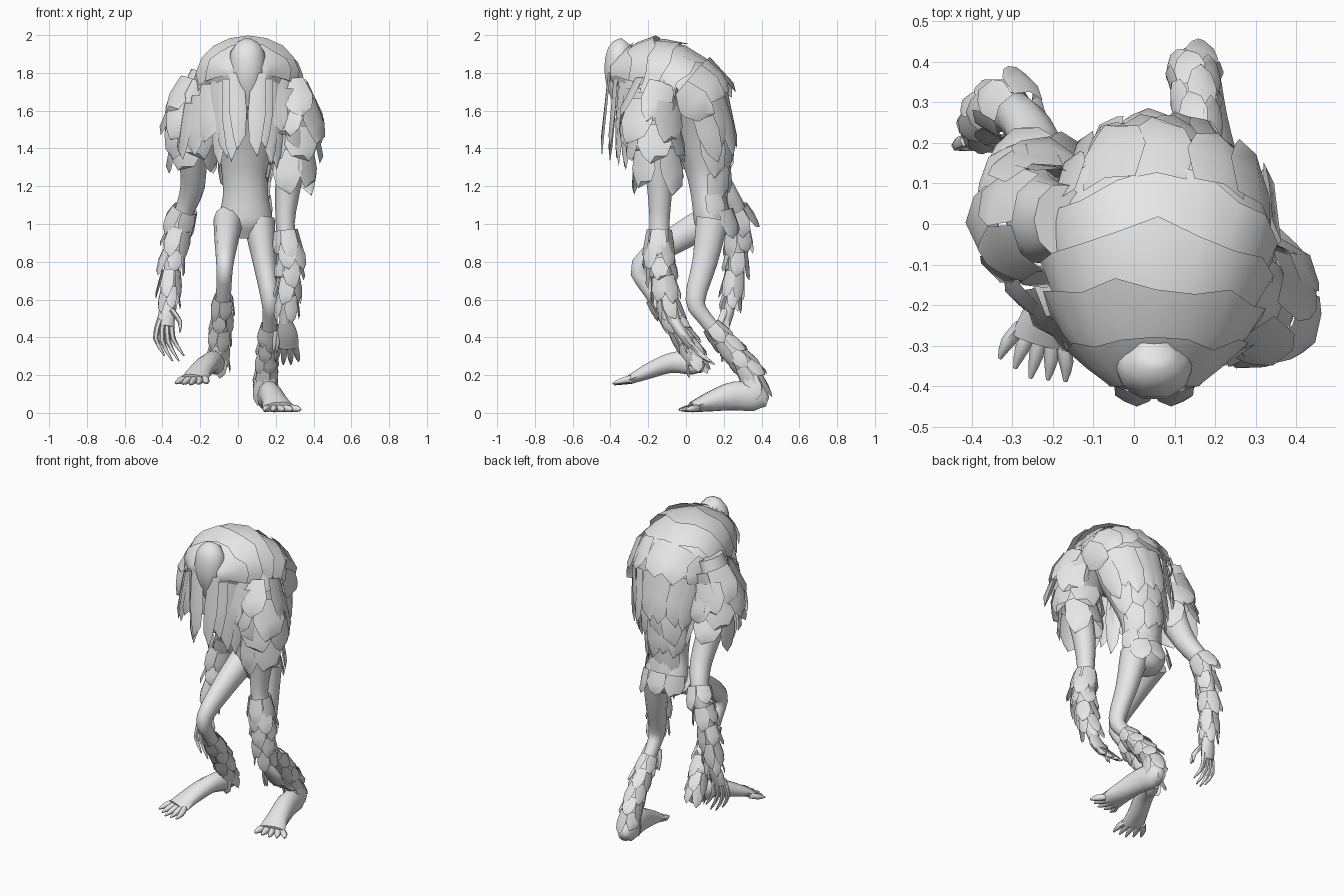
import bpy, bmesh, math, random
from mathutils import Vector

random.seed(4)
cube = bpy.data.objects.get("Cube")
if cube:
    bpy.data.objects.remove(cube, do_unlink=True)

grey = bpy.data.materials.new("plain_grey")
grey.use_nodes = True
grey.diffuse_color = (0.8, 0.8, 0.8, 1)
for node in grey.node_tree.nodes:
    if node.type == 'BSDF_PRINCIPLED':
        node.inputs["Base Color"].default_value = (0.8, 0.8, 0.8, 1)


def finish(name, bm, angle=40, closed=True):
    if closed:
        bmesh.ops.recalc_face_normals(bm, faces=bm.faces)
    mesh = bpy.data.meshes.new(name)
    bm.to_mesh(mesh)
    bm.free()
    mesh.materials.append(grey)
    for poly in mesh.polygons:
        poly.use_smooth = True
    mesh.set_sharp_from_angle(angle=math.radians(angle))
    obj = bpy.data.objects.new(name, mesh)
    bpy.context.scene.collection.objects.link(obj)


def sample(path, t):
    """Smooth interpolation of (x, y, z, rx, ry) along a path."""
    last = len(path) - 1
    i = max(0, min(int(t), last - 1))
    f = t - i
    b, c = path[i], path[i + 1]
    a = path[i - 1] if i > 0 else [2 * p - q for p, q in zip(b, c)]
    d = path[i + 2] if i + 2 <= last else [2 * q - p for p, q in zip(b, c)]
    return [0.5 * (2 * q + (r - p) * f + (2 * p - 5 * q + 4 * r - s) * f * f
                   + (3 * q - p - 3 * r + s) * f ** 3)
            for p, q, r, s in zip(a, b, c, d)]


def frame(path, t):
    """Centre, tangent, side axis, dorsal axis and radii."""
    last = len(path) - 1
    p = sample(path, t)
    lo = Vector(sample(path, max(0, t - 0.1))[:3])
    hi = Vector(sample(path, min(last, t + 0.1))[:3])
    tan = (hi - lo).normalized()
    x = Vector((1, 0, 0))
    u = (x - tan * x.dot(tan)).normalized()
    return Vector(p[:3]), tan, u, u.cross(tan), p[3], p[4]


def ring_point(path, t, angle, scale=1.0):
    c, tan, u, v, rx, ry = frame(path, t)
    return c + (u * math.cos(angle) * rx + v * math.sin(angle) * ry) * scale


def loft(name, path, sides=10, steps=3):
    bm = bmesh.new()
    count = (len(path) - 1) * steps
    rings = [[bm.verts.new(ring_point(path, k / steps, 2 * math.pi * j / sides))
              for j in range(sides)] for k in range(count + 1)]
    for a, b in zip(rings, rings[1:]):
        for j in range(sides):
            n = (j + 1) % sides
            bm.faces.new((a[j], a[n], b[n], b[j]))
    bm.faces.new(rings[0])
    bm.faces.new(rings[-1])
    finish(name, bm, 60)


def card(bm, root, along, out, width, length, flare):
    """One domed leaf-shaped lock of fur."""
    side = along.cross(out).normalized()
    rows = []
    for f, w in ((0, 0.9), (0.5, 1.1), (0.82, 0.75)):
        rows.append([bm.verts.new(root + along * length * f + side * s * w * width / 2
                                  + out * (flare * f + 0.15 * width * (1 - s * s)))
                     for s in (-1, 0, 1)])
    tip = bm.verts.new(root + along * length + out * flare
                       + side * width * random.uniform(-0.25, 0.25))
    for a, b in zip(rows, rows[1:]):
        for j in (0, 1):
            bm.faces.new((a[j], a[j + 1], b[j + 1], b[j]))
    for j in (0, 1):
        bm.faces.new((rows[-1][j], rows[-1][j + 1], tip))


def fur(name, path, t0, t1, rows, n, length, scale=1.05, flare=0.03, a0=0, a1=360):
    """Rows of overlapping locks wrapped around a path."""
    bm = bmesh.new()
    for r in range(rows):
        t = t0 + (t1 - t0) * r / max(1, rows - 1)
        c, tan, u, v, rx, ry = frame(path, t)
        arc = math.radians(a1 - a0)
        for k in range(n):
            a = math.radians(a0) + arc * (k + 0.5 * (r % 2) + random.uniform(-0.1, 0.1)) / n
            root = ring_point(path, t, a, scale)
            out = (u * math.cos(a) + v * math.sin(a)).normalized()
            width = arc * (rx + ry) / 2 * scale / n * 1.25
            card(bm, root, tan, out, width, length * random.uniform(0.8, 1.15), flare)
    finish(name, bm, closed=False)


def band(name, path, t0, t1, s0, s1, a0=-15, a1=195, n=10):
    """Broad overlapping tier across the back with a ragged edge."""
    bm = bmesh.new()
    rows = []
    for f in (0, 0.5, 1):
        row = []
        for k in range(n + 1):
            a = math.radians(a0 + (a1 - a0) * k / n)
            jag = random.uniform(-0.16, 0.12) * f * f
            row.append(bm.verts.new(ring_point(path, t0 + (t1 - t0) * f + jag, a,
                                               s0 + (s1 - s0) * f)))
        rows.append(row)
    for a, b in zip(rows, rows[1:]):
        for j in range(n):
            bm.faces.new((a[j], a[j + 1], b[j + 1], b[j]))
    finish(name, bm, closed=False)


def digits(name, base, forward, side, n, spread, radius, bow=(0, 0, 0)):
    """Tapering fingers or toes fanned out from a base."""
    base, forward, side, bow = map(Vector, (base, forward, side, bow))
    for k in range(n):
        s = 2 * k / (n - 1) - 1
        reach = forward * (1 - 0.2 * abs(s))
        stops = ((-0.15, 0.8, radius), (0.45, 1.2, radius * 0.9), (1, 1.35, radius * 0.25))
        path = []
        for f, fan, r in stops:
            p = base + reach * f + side * s * spread * fan + bow * (1 - abs(2 * f - 1))
            path.append((*p, r, r))
        loft(f"{name}_{k + 1}", path, 6, 2)


# Torso, running from the brow over the hunched back to the hips
spine = [(.05, -.40, 1.80, .11, .05), (.05, -.30, 1.80, .20, .14), (.055, -.15, 1.77, .245, .20),
         (.065, 0, 1.68, .25, .19), (.055, .06, 1.50, .18, .15), (.04, .10, 1.30, .13, .11),
         (.04, .11, 1.15, .12, .085), (.04, .14, 1.02, .14, .10), (.04, .15, .93, .08, .06)]
loft("torso", spine, 14)

# Tiers of the mantle and hair down the back
tiers = ((0.05, 1.0, 1.14), (0.7, 1.7, 1.17), (1.3, 2.3, 1.16), (1.9, 2.8, 1.15), (2.4, 3.2, 1.15))
for i, (start, end, flare) in enumerate(tiers):
    band(f"mantle_tier_{i + 1}", spine, start, end, 1.0, flare)
fur("mantle_fringe", spine, 2.8, 2.9, 1, 6, 0.2, 1.08, -0.03, 0, 180)
fur("flank_hair", spine, 3.3, 3.4, 1, 7, 0.3, 1.08, -0.05, 10, 170)
fur("back_hair", spine, 3.9, 5.2, 3, 4, 0.26, 1.07, -0.03, 25, 155)
fur("loin_hair", spine, 6.0, 6.7, 2, 3, 0.14, 1.05, 0.01, 25, 155)

# Head, jaw and hanging hair
loft("head", [(.05, -.31, 1.96, .04, .04), (.05, -.345, 1.91, .09, .075), (.05, -.36, 1.80, .092, .075),
              (.05, -.355, 1.70, .065, .055), (.05, -.35, 1.62, .03, .03)])
bm = bmesh.new()
down, ahead = Vector((0, 0, -1)), Vector((0, -1, 0))
for side in (-1, 1):
    for k in range(4):
        root = Vector((.05 + side * (.06 + .035 * k), -.40 + .03 * k, 1.80 - .015 * k))
        lean = (down + Vector((-side * .05, 0, 0))).normalized()
        out = (ahead + Vector((side * .25 * k, 0, 0))).normalized()
        card(bm, root, lean, out, .085, random.uniform(.38, .48), .045 - .01 * k)
finish("face_hair", bm, closed=False)

# Cape locks falling in front of each shoulder
bm = bmesh.new()
for x, y, z in ((.22, -.29, 1.80), (.28, -.28, 1.72), (.33, -.23, 1.70),
                (-.14, -.26, 1.74), (-.20, -.21, 1.68), (-.26, -.14, 1.64)):
    out = Vector((x - .05, y, 0)).normalized()
    card(bm, Vector((x, y, z)), down, out, .15, random.uniform(.3, .36), .05)
finish("cape_locks", bm, closed=False)

# Arms
left_arm = [(.245, -.13, 1.78, .07, .09), (.285, -.17, 1.62, .095, .11), (.29, -.16, 1.4, .08, .085),
            (.265, -.14, 1.2, .068, .07), (.25, -.14, 1.0, .05, .055), (.27, -.14, .85, .05, .058),
            (.265, -.11, .65, .042, .045), (.25, -.06, .48, .03, .035)]
right_arm = [(-.18, .01, 1.80, .07, .09), (-.23, .01, 1.64, .085, .11), (-.24, .07, 1.42, .075, .09),
             (-.24, .19, 1.2, .065, .065), (-.29, .27, 1.05, .05, .055), (-.34, .27, .85, .045, .045),
             (-.36, .25, .68, .035, .035), (-.36, .24, .58, .028, .028)]
for name, path, elbow, low in (("left", left_arm, 4.2, 2.0), ("right", right_arm, 3.8, 1.7)):
    loft(name + "_arm", path)
    fur(name + "_shoulder_fur", path, 0.35, low, 4, 5, 0.22, 1.12, 0.035)
    fur(name + "_forearm_fur", path, elbow, 6.1, 5, 5, 0.14, 1.04, 0.025)

# Hands
loft("left_palm", [(.25, -.07, .50, .03, .03), (.26, -.02, .42, .055, .03), (.26, .03, .35, .06, .025)])
digits("left_finger", (.26, .03, .36), (0, .13, -.11), (1, 0, 0), 4, .045, .017, (0, .01, -.02))
digits("left_thumb", (.205, -.02, .42), (-.01, .03, -.13), (1, 0, 0), 2, .006, .014)
loft("right_palm", [(-.36, .24, .60, .028, .028), (-.375, .225, .53, .045, .03),
                    (-.385, .21, .46, .045, .022)])
digits("right_finger", (-.385, .21, .47), (.06, -.02, -.21), (1, .2, 0), 4, .038, .016, (-.03, 0, 0))
digits("right_thumb", (-.34, .20, .53), (.04, -.05, -.13), (0, 1, 0), 2, .006, .014, (.02, 0, 0))

# Legs
left_leg = [(.11, .14, 1.02, .085, .09), (.14, .10, .8, .062, .07), (.17, .05, .6, .048, .055),
            (.17, .10, .5, .04, .042), (.16, .22, .36, .038, .045), (.15, .33, .22, .042, .05),
            (.15, .36, .1, .052, .055)]
right_leg = [(-.05, .13, 1.02, .08, .09), (-.06, -.05, .92, .065, .075), (-.07, -.24, .78, .045, .055),
             (-.075, -.2, .66, .04, .042), (-.085, -.08, .5, .04, .045), (-.1, .02, .34, .038, .04),
             (-.1, .04, .27, .04, .04)]
for name, path in (("left", left_leg), ("right", right_leg)):
    loft(name + "_leg", path)
    fur(name + "_shin_fur", path, 3.3, 5.2, 5, 5, 0.13, 1.04, 0.02)

# Feet
loft("left_foot", [(.15, .43, .06, .03, .03), (.155, .37, .08, .055, .075), (.17, .26, .09, .06, .08),
                   (.195, .13, .06, .068, .055), (.215, .03, .03, .085, .028)])
digits("left_toe", (.22, .04, .025), (.025, -.075, -.01), (1, .2, 0), 5, .068, .021)
loft("right_foot", [(-.09, .09, .25, .03, .04), (-.11, .03, .265, .045, .065), (-.15, -.08, .265, .055, .055),
                    (-.2, -.2, .22, .063, .042), (-.23, -.29, .18, .075, .026)])
digits("right_toe", (-.23, -.28, .18), (-.025, -.10, -.03), (1, -.35, 0), 5, .06, .02)
